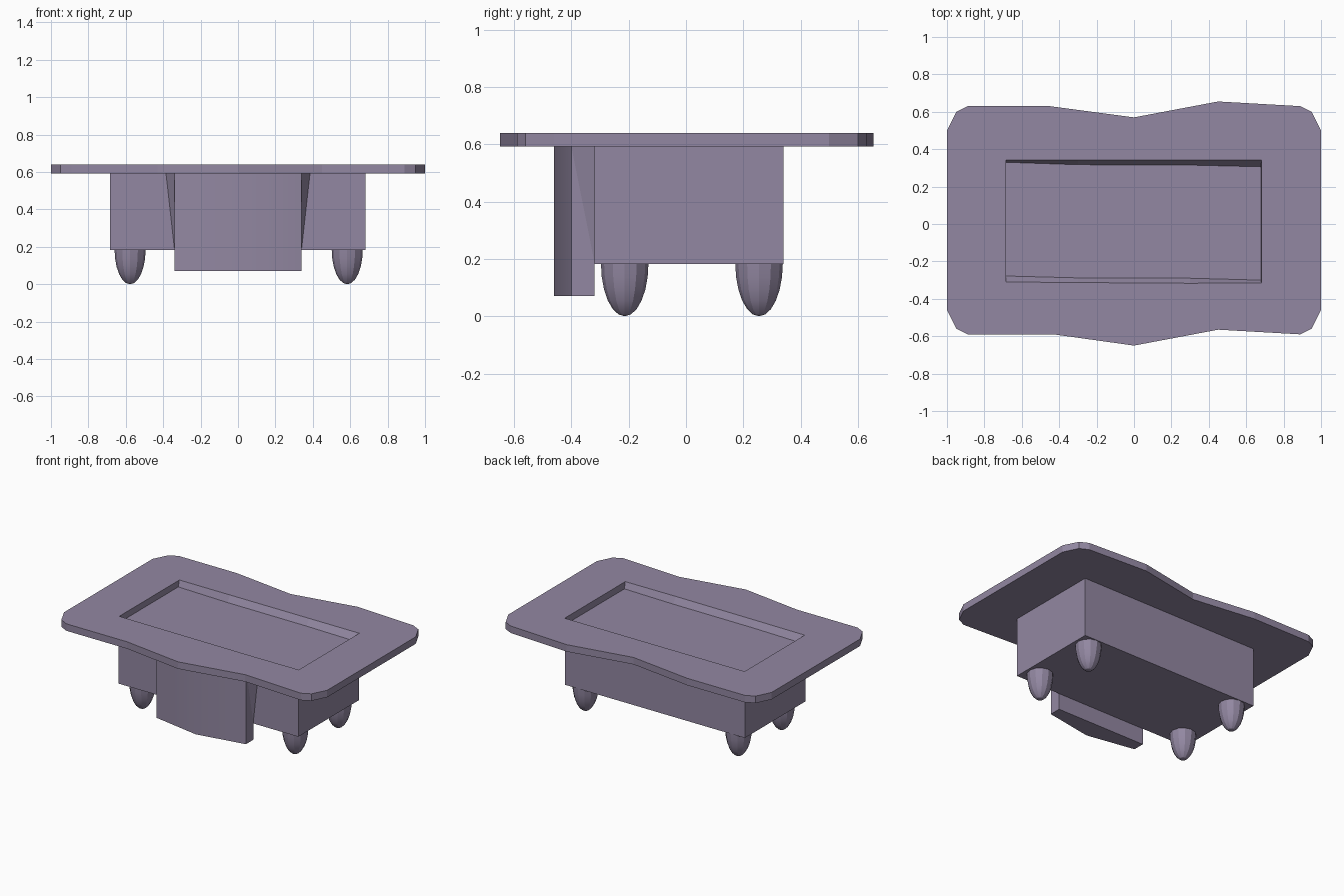
import bpy, bmesh, math
from mathutils import Vector

if "Cube" in bpy.data.objects:
    bpy.data.objects.remove(bpy.data.objects["Cube"])

mat = bpy.data.materials.new("mauve")
mat.diffuse_color = (0.29, 0.245, 0.36, 1)
mat.use_nodes = True
mat.node_tree.nodes["Principled BSDF"].inputs["Base Color"].default_value = mat.diffuse_color

TOP, UNDER = 0.64, 0.592   # table top thickness


def finish(name, bm):
    bmesh.ops.recalc_face_normals(bm, faces=bm.faces)
    me = bpy.data.meshes.new(name)
    bm.to_mesh(me)
    bm.free()
    ob = bpy.data.objects.new(name, me)
    bpy.context.collection.objects.link(ob)
    me.materials.append(mat)
    return ob


def smooth(ob, angle):
    bpy.ops.object.select_all(action='DESELECT')
    ob.select_set(True)
    bpy.context.view_layer.objects.active = ob
    bpy.ops.object.shade_smooth_by_angle(angle=math.radians(angle))


def ring(bm, pts, z):
    return [bm.verts.new((x, y, z)) for x, y in pts]


def bridge(bm, a, b):
    n = len(a)
    for i in range(n):
        bm.faces.new((a[i], a[(i + 1) % n], b[(i + 1) % n], b[i]))


def prism(name, pts, z0, z1):
    bm = bmesh.new()
    lo, hi = ring(bm, pts, z0), ring(bm, pts, z1)
    bm.faces.new(lo)
    bm.faces.new(hi)
    bridge(bm, lo, hi)
    return finish(name, bm)


# Table top: wavy outline with a shallow sunken tray
outline = [(-1, 0.5), (-0.95, 0.6), (-0.89, 0.63), (-0.45, 0.63), (0, 0.57),
           (0.45, 0.655), (0.89, 0.63), (0.95, 0.6), (1, 0.5),
           (1, -0.46), (0.95, -0.56), (0.89, -0.59), (0.45, -0.565), (0, -0.65),
           (-0.43, -0.59), (-0.89, -0.59), (-0.95, -0.56), (-1, -0.46)]
rim = [(-0.685, 0.342), (-0.3, 0.342), (0.3, 0.342), (0.682, 0.342),
       (0.682, -0.315), (0.3, -0.317), (-0.3, -0.313), (-0.685, -0.31)]
floor = [(-0.685, 0.33), (-0.3, 0.317), (0.3, 0.315), (0.678, 0.306),
         (0.678, -0.30), (0.3, -0.29), (-0.3, -0.288), (-0.685, -0.278)]
bm = bmesh.new()
outer, inner = ring(bm, outline, TOP), ring(bm, rim, TOP)
edges = [bm.edges.new((r[i - 1], r[i])) for r in (outer, inner) for i in range(len(r))]
bmesh.ops.triangle_fill(bm, use_beauty=True, use_dissolve=False, edges=edges,
                        normal=Vector((0, 0, 1)))
under = ring(bm, outline, UNDER)
bridge(bm, outer, under)
bm.faces.new(under)
sunk = ring(bm, floor, 0.597)
bridge(bm, inner, sunk)
bm.faces.new(sunk)
finish("table_top", bm)

# Box body
prism("body", [(-0.685, -0.32), (0.682, -0.32), (0.682, 0.34), (-0.685, 0.34)],
      0.182, UNDER)

# Bowed front panel hanging below the body
panel = prism("front_panel", [(-0.34, -0.32), (-0.34, -0.40), (0, -0.46),
                              (0.34, -0.40), (0.34, -0.32)], 0.07, UNDER)
smooth(panel, 30)

# Tapered gussets either side of the panel
for side, label in ((-1, "left"), (1, "right")):
    bm = bmesh.new()
    a, b, c, d = [bm.verts.new((side * x, y, z)) for x, y, z in
                  ((0.34, -0.40, UNDER), (0.385, -0.32, UNDER),
                   (0.34, -0.32, 0.19), (0.34, -0.32, UNDER))]
    for f in ((a, b, c), (a, b, d), (b, c, d), (a, c, d)):
        bm.faces.new(f)
    finish(label + "_gusset", bm)

# Four rounded feet: lower halves of stretched low-poly spheres
for x in (-0.577, 0.584):
    for y in (-0.214, 0.255):
        bm = bmesh.new()
        bmesh.ops.create_uvsphere(bm, u_segments=12, v_segments=12, radius=1)
        bmesh.ops.delete(bm, geom=[v for v in bm.verts if v.co.z > 0.01], context='VERTS')
        for v in bm.verts:
            v.co = (x + v.co.x * 0.083, y + v.co.y * 0.083, 0.185 + v.co.z * 0.185)
        smooth(finish("foot", bm), 20)
